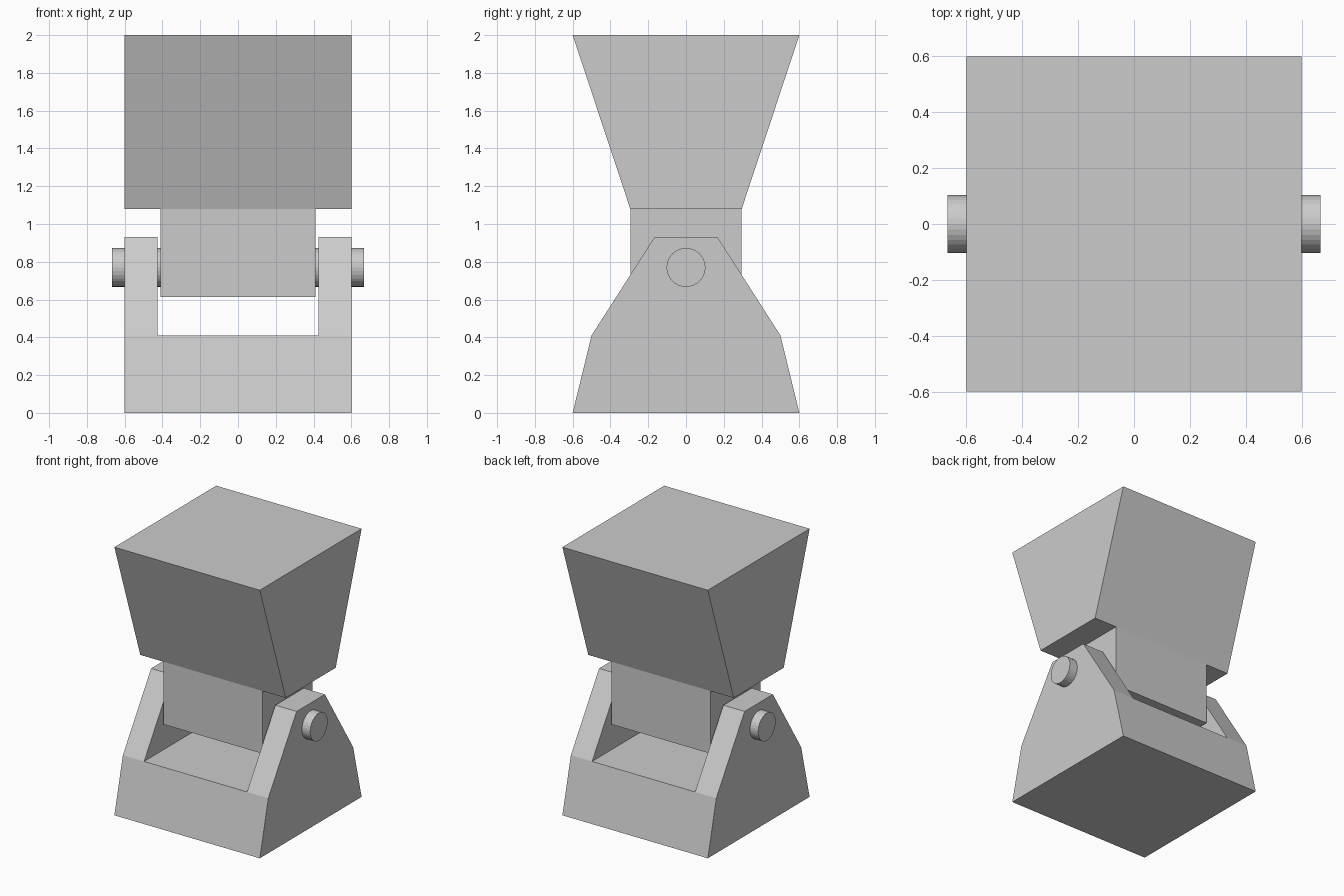
import bpy, bmesh, math
from mathutils import Matrix, Vector

if "Cube" in bpy.data.objects:
    bpy.data.objects.remove(bpy.data.objects["Cube"])


def finish(name, bm):
    bmesh.ops.recalc_face_normals(bm, faces=bm.faces)
    me = bpy.data.meshes.new(name)
    bm.to_mesh(me)
    bm.free()
    ob = bpy.data.objects.new(name, me)
    bpy.context.collection.objects.link(ob)


def tapered_block(half_x, y0, z0, y1, z1, split):
    """Block tapering from half depth y0 at z0 to y1 at z1, sliced at x = +-split."""
    bm = bmesh.new()
    bmesh.ops.create_cube(bm, size=2)
    for v in bm.verts:
        y, z = (y1, z1) if v.co.z > 0 else (y0, z0)
        v.co = Vector((v.co.x * half_x, v.co.y * y, z))
    for x in (-split, split):
        bmesh.ops.bisect_plane(bm, geom=bm.verts[:] + bm.edges[:] + bm.faces[:],
                               plane_co=(x, 0, 0), plane_no=(1, 0, 0))
    return bm


def extrude_faces(bm, z, end_z, end_y, pick):
    """Pull the level faces at height z that match pick(x) to a new height and half depth."""
    chosen = [f for f in bm.faces if all(abs(v.co.z - z) < 1e-4 for v in f.verts)
              and pick(abs(f.calc_center_median().x))]
    geom = bmesh.ops.extrude_face_region(bm, geom=chosen)["geom"]
    for v in geom:
        if isinstance(v, bmesh.types.BMVert):
            v.co.y = math.copysign(end_y, v.co.y)
            v.co.z = end_z
    bmesh.ops.delete(bm, geom=[f for f in chosen if f.is_valid], context='FACES')


# Base with two upright tapering arms
bm = tapered_block(0.6, 0.6, 0.0, 0.5, 0.41, 0.425)
extrude_faces(bm, 0.41, 0.93, 0.167, lambda x: x > 0.3)
finish("base_bracket", bm)

# Flared head with a narrower neck hanging between the arms
bm = tapered_block(0.6, 0.295, 1.08, 0.6, 2.0, 0.41)
extrude_faces(bm, 1.08, 0.613, 0.295, lambda x: x < 0.3)
finish("head_and_neck", bm)

# Hinge pin through arms and neck
bm = bmesh.new()
bmesh.ops.create_cone(bm, cap_ends=True, segments=32, radius1=0.103, radius2=0.103, depth=1.335,
                      matrix=Matrix.Translation((0, 0, 0.77)) @ Matrix.Rotation(math.pi / 2, 4, 'Y'))
finish("hinge_pin", bm)
